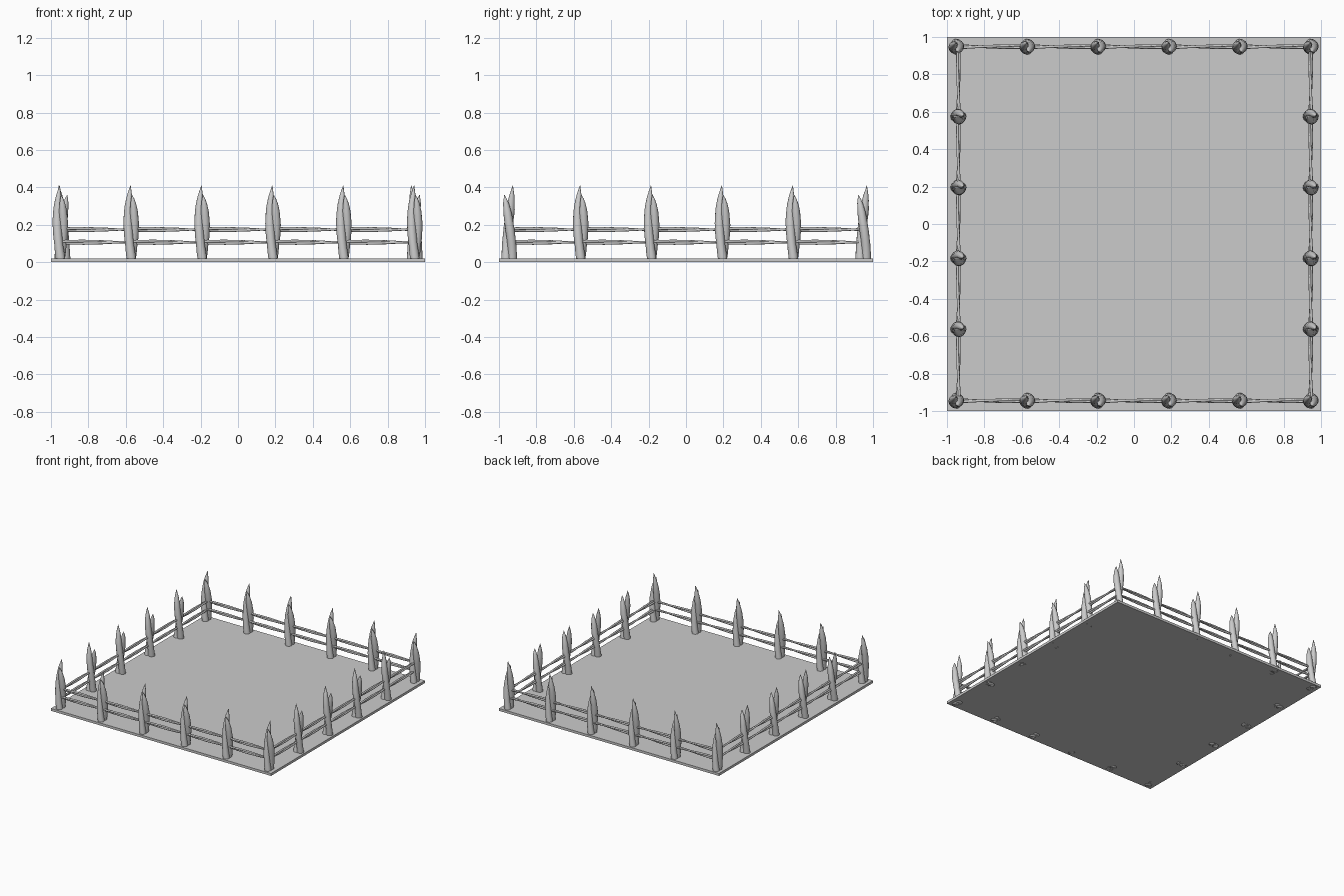
import bpy, bmesh
from math import sin, cos, pi, radians
from mathutils import Matrix, Vector

if "Cube" in bpy.data.objects:
    bpy.data.objects.remove(bpy.data.objects["Cube"])


def twisted_mesh(name, strands, sides, rings, twist):
    """Strands twisted round z. Each: (start angle, height, [(t, radius, offset)])."""
    bm = bmesh.new()
    for start, height, prof in strands:
        loops = []
        for k in range(rings + 1):
            t = k / rings
            for (t0, r0, o0), (t1, r1, o1) in zip(prof, prof[1:]):
                if t <= t1 + 1e-6:
                    break
            f = (t - t0) / (t1 - t0)
            r, off = r0 + (r1 - r0) * f, o0 + (o1 - o0) * f
            a = start + twist * t
            c = Vector((off * cos(a), off * sin(a), height * t))
            loops.append([bm.verts.new(c + Vector((r * cos(a + 2 * pi * i / sides),
                                                   r * sin(a + 2 * pi * i / sides), 0)))
                          for i in range(sides)])
        for lo, hi in zip(loops, loops[1:]):
            for i in range(sides):
                j = (i + 1) % sides
                bm.faces.new((lo[i], lo[j], hi[j], hi[i]))
        bm.faces.new(loops[0][::-1])
        bm.faces.new(loops[-1])
    bmesh.ops.recalc_face_normals(bm, faces=bm.faces)
    me = bpy.data.meshes.new(name)
    bm.to_mesh(me)
    bm.free()
    me.shade_smooth()
    return me


def place(name, mesh, matrix):
    ob = bpy.data.objects.new(name, mesh)
    bpy.context.collection.objects.link(ob)
    ob.matrix_world = matrix


# ground slab
bpy.ops.mesh.primitive_cube_add(size=1, location=(0, 0, 0.01))
slab = bpy.context.object
slab.name = "ground_slab"
slab.scale = (2, 2, 0.02)

# twisted post: two pointed strands making half a turn
tall = [(0, .027, .016), (.2, .024, .017), (.5, .025, .017), (.7, .023, .016),
        (.85, .016, .016), (1, .001, .019)]
short = [(0, .027, .016), (.2, .024, .017), (.55, .025, .017), (.75, .022, .017),
         (.9, .014, .021), (1, .001, .026)]
post = twisted_mesh("post", [(radians(280), .41, tall), (radians(100), .36, short)],
                    10, 16, -pi)

# twisted rail: one thin pair spanning two posts
STEP = 0.379
rope = [(0, .0075, .007), (.5, .0075, .0055), (1, .006, .005)]
rail = twisted_mesh("rail", [(radians(60), STEP, rope), (radians(240), STEP, rope)],
                    7, 12, -pi)

T, R = Matrix.Translation, Matrix.Rotation
for label, y in (("front", -0.945), ("back", 0.948)):
    for i in range(6):
        x = -0.95 + STEP * i
        place(f"{label}_post_{i}", post, T((x, y, 0)))
        if i < 5:
            for z in (0.107, 0.175):
                place(f"{label}_rail_{i}", rail, T((x, y, z)) @ R(pi / 2, 4, 'Y'))

for label, x in (("left", -0.939), ("right", 0.945)):
    for i in range(5):
        y = -0.942 + STEP * i
        if i > 0:
            place(f"{label}_post_{i}", post, T((x, y, 0)) @ R(pi / 2, 4, 'Z'))
        for z in (0.107, 0.175):
            place(f"{label}_rail_{i}", rail,
                  T((x, y, z)) @ R(pi / 2, 4, 'Z') @ R(pi / 2, 4, 'Y'))
